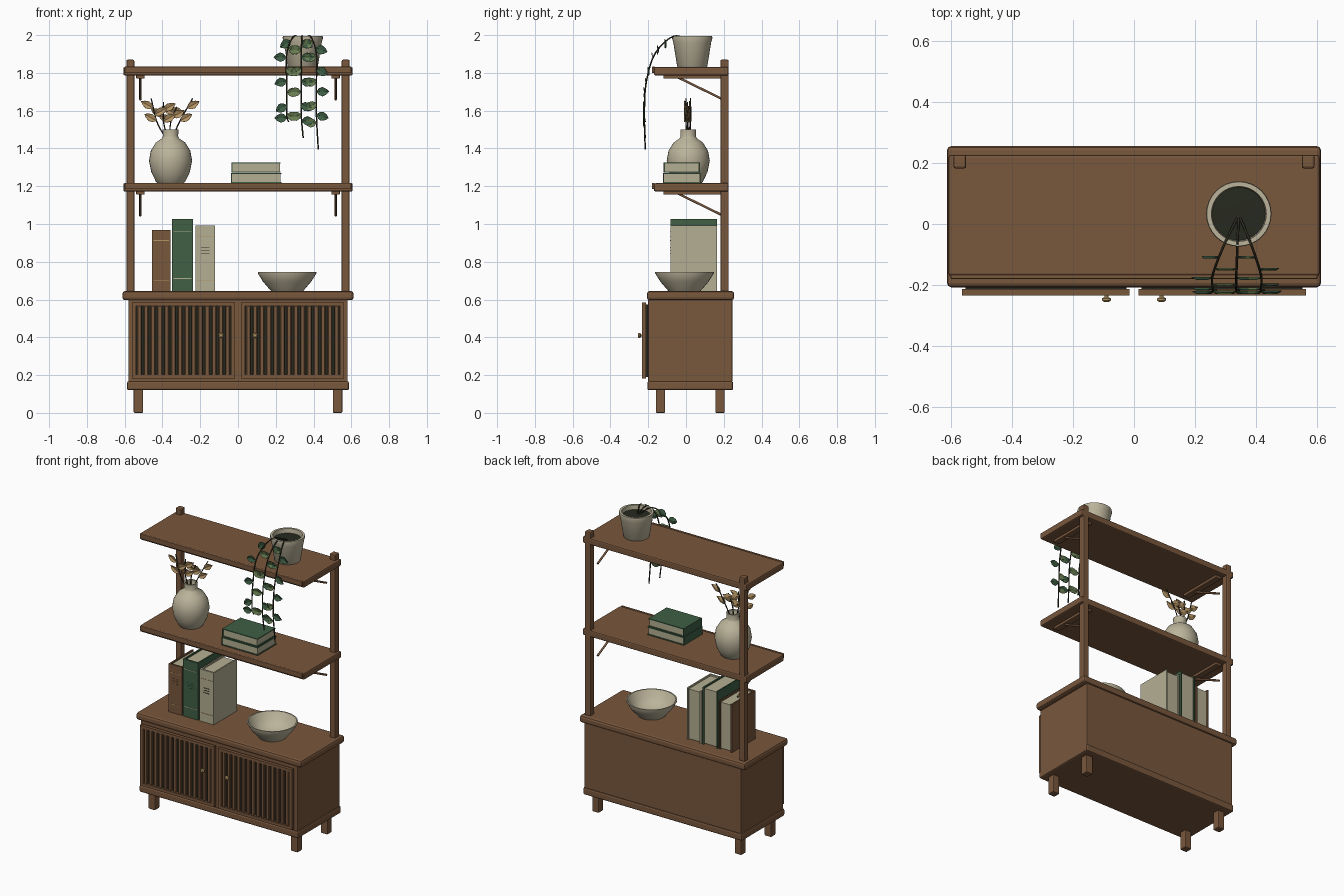
import bpy, bmesh, math
from mathutils import Vector

if "Cube" in bpy.data.objects:
    bpy.data.objects.remove(bpy.data.objects["Cube"], do_unlink=True)


def material(name, r, g, b):
    m = bpy.data.materials.new(name)
    m.use_nodes = True
    m.diffuse_color = (r, g, b, 1)
    m.node_tree.nodes["Principled BSDF"].inputs["Base Color"].default_value = (r, g, b, 1)
    return m


WOOD = material("walnut wood", 0.19, 0.095, 0.046)
CERAMIC = material("stone ceramic", 0.50, 0.455, 0.325)
PAPER = material("cream paper", 0.46, 0.43, 0.29)
GREEN = material("deep green", 0.05, 0.115, 0.06)
LEAF = material("light leaf green", 0.14, 0.21, 0.085)
TAN = material("dried tan", 0.47, 0.30, 0.13)
BRASS = material("brass", 0.46, 0.31, 0.13)
DARK = material("dark soil", 0.02, 0.023, 0.014)
STEM = material("dark stem", 0.03, 0.028, 0.016)


def add(name, bm, mats, smooth=0):
    bmesh.ops.recalc_face_normals(bm, faces=bm.faces)
    me = bpy.data.meshes.new(name)
    bm.to_mesh(me)
    bm.free()
    for m in mats:
        me.materials.append(m)
    if smooth:
        me.shade_smooth()
        me.set_sharp_from_angle(angle=math.radians(smooth))
    ob = bpy.data.objects.new(name, me)
    bpy.context.collection.objects.link(ob)
    return ob


def put_box(bm, x, y, z, mat=0):
    """Box from (low, high) pairs."""
    vs = bmesh.ops.create_cube(bm, size=1)["verts"]
    for v in vs:
        v.co = [(p[0] + p[1]) / 2 + c * (p[1] - p[0]) for p, c in zip((x, y, z), v.co)]
    for f in {f for v in vs for f in v.link_faces}:
        f.material_index = mat


def box(name, x, y, z, mat=WOOD, bevel=0.0):
    bm = bmesh.new()
    put_box(bm, x, y, z)
    ob = add(name, bm, [mat])
    if bevel:
        b = ob.modifiers.new("Bevel", "BEVEL")
        b.width, b.segments = bevel, 2
    return ob


def lathe(name, profile, center, mat, steps=32):
    bm = bmesh.new()
    vs = [bm.verts.new((r, 0, z)) for r, z in profile]
    es = [bm.edges.new(p) for p in zip(vs, vs[1:])]
    bmesh.ops.spin(bm, geom=vs + es, cent=(0, 0, 0), axis=(0, 0, 1),
                   angle=math.tau, steps=steps)
    bmesh.ops.remove_doubles(bm, verts=bm.verts, dist=0.0005)
    ob = add(name, bm, [mat], 40)
    ob.location = center
    return ob


def smooth_path(pts, n=8):
    """Catmull-Rom points through the controls."""
    p = [Vector(q) for q in pts]
    p = [2 * p[0] - p[1]] + p + [2 * p[-1] - p[-2]]
    out = []
    for a, b, c, d in zip(p, p[1:], p[2:], p[3:]):
        for i in range(n):
            t = i / n
            out.append(0.5 * (2 * b + (c - a) * t + (2 * a - 5 * b + 4 * c - d) * t * t
                              + (3 * b - a - 3 * c + d) * t ** 3))
    return out + [p[-2]]


def tube(name, pts, radius, mat):
    cu = bpy.data.curves.new(name, "CURVE")
    cu.dimensions = "3D"
    cu.bevel_depth, cu.bevel_resolution, cu.use_fill_caps = radius, 1, True
    s = cu.splines.new("POLY")
    s.points.add(len(pts) - 1)
    for q, p in zip(s.points, pts):
        q.co = (*p, 1)
    cu.materials.append(mat)
    ob = bpy.data.objects.new(name, cu)
    bpy.context.collection.objects.link(ob)


def put_leaf(bm, base, direction, length, width, mat):
    """Pointed leaf folded along its midrib, facing the front."""
    d = Vector(direction).normalized()
    side = d.cross(Vector((0, 1, 0))).normalized()
    base = Vector(base)
    rib = [bm.verts.new(base + d * length * t) for t in (0, 0.3, 0.65, 1)]
    for s in (1, -1):
        edge = [bm.verts.new(base + d * length * t + side * s * width * w + Vector((0, -0.006, 0)))
                for t, w in ((0.2, 0.36), (0.48, 0.5), (0.78, 0.3))]
        for f in ((rib[0], rib[1], edge[0]), (rib[1], rib[2], edge[1], edge[0]),
                  (rib[2], rib[3], edge[2], edge[1])):
            bm.faces.new(f).material_index = mat


def leaves(name, bm, mats):
    add(name, bm, mats).modifiers.new("Solidify", "SOLIDIFY").thickness = 0.003


# Cabinet
box("cabinet_body", (-0.58, 0.58), (-0.2, 0.245), (0.165, 0.6), bevel=0.004)
box("cabinet_top", (-0.612, 0.612), (-0.207, 0.255), (0.597, 0.645), bevel=0.014)
box("cabinet_base", (-0.588, 0.588), (-0.205, 0.25), (0.12, 0.168), bevel=0.01)
for side, sx in (("right", -1), ("left", 1)):
    for end, y in (("front", -0.135), ("back", 0.18)):
        x = sx * 0.527
        box(f"{end}_{side}_leg", (x - 0.025, x + 0.025), (y - 0.025, y + 0.025), (0, 0.13), bevel=0.006)

    # Slatted door with dark backing and a knob
    x0, x1 = sorted((sx * 0.015, sx * 0.562))
    box(f"{side}_door_backing", (x0 + 0.01, x1 - 0.01), (-0.217, -0.195), (0.19, 0.575), DARK)
    bm = bmesh.new()
    for a in (x0, x1 - 0.022):
        put_box(bm, (a, a + 0.022), (-0.234, -0.212), (0.182, 0.585))
    for z in (0.182, 0.565):
        put_box(bm, (x0 + 0.022, x1 - 0.022), (-0.234, -0.212), (z, z + 0.02))
    add(f"{side}_door_frame", bm, [WOOD])
    bm = bmesh.new()
    count = 14
    pitch = (x1 - x0 - 0.044) / count
    for i in range(count):
        c = x0 + 0.022 + pitch * (i + 0.5)
        put_box(bm, (c - 0.012, c + 0.012), (-0.23, -0.212), (0.2, 0.568))
    slats = add(f"{side}_door_slats", bm, [WOOD])
    slats.modifiers.new("Bevel", "BEVEL").width = 0.004
    knob = lathe(f"{side}_knob", [(0, 0), (0.006, 0), (0.006, 0.008), (0.014, 0.012),
                                  (0.014, 0.019), (0.008, 0.024), (0, 0.024)],
                 (sx * 0.09, -0.231, 0.41), BRASS, 16)
    knob.rotation_euler.x = math.pi / 2

    # Upright post
    px = sx * 0.57
    box(f"{side}_post", (px - 0.021, px + 0.021), (0.182, 0.226), (0.64, 1.87), bevel=0.007)

    # Shelf brackets
    for level, z in (("lower", 1.175), ("upper", 1.79)):
        bx = sx * 0.517
        box(f"{level}_{side}_bracket_rail", (bx - 0.022, bx + 0.022), (-0.12, 0.19), (z - 0.02, z), bevel=0.004)
        tube(f"{level}_{side}_bracket_brace", [(bx, -0.04, z - 0.015), (bx, 0.195, z - 0.13)], 0.007, WOOD)

# Shelves with front lips
for level, z in (("lower", 1.172), ("upper", 1.787)):
    box(f"{level}_shelf", (-0.607, 0.607), (-0.17, 0.226), (z, z + 0.044), bevel=0.008)
    box(f"{level}_shelf_lip", (-0.6, 0.6), (-0.18, -0.165), (z + 0.012, z + 0.046), bevel=0.004)

# Standing books: boards, spine, pages and spine bands
for name, x0, x1, h, cover, band, bands in (
        ("brown", -0.455, -0.358, 0.967, WOOD, BRASS, (0.7, 0.91)),
        ("green", -0.350, -0.238, 1.026, GREEN, PAPER, (0.71, 0.96)),
        ("cream", -0.226, -0.122, 0.992, PAPER, BRASS, (0.7, 0.93))):
    bm = bmesh.new()
    for a in (x0, x1 - 0.009):
        put_box(bm, (a, a + 0.009), (-0.075, 0.165), (0.645, h))
    put_box(bm, (x0, x1), (-0.082, -0.07), (0.645, h))
    put_box(bm, (x0 + 0.009, x1 - 0.009), (-0.07, 0.157), (0.65, h - 0.01), 1)
    for z in bands:
        put_box(bm, (x0 + 0.008, x1 - 0.008), (-0.0835, -0.08), (z, z + 0.004), 2)
    for k in range(3):
        put_box(bm, (x0 + 0.03, x1 - 0.03), (-0.0835, -0.08), (0.84 + k * 0.016, 0.844 + k * 0.016), 3)
    add(f"{name}_standing_book", bm, [cover, PAPER, band, STEM if cover == PAPER else cover])

# Stacked books
for i, name in enumerate(("bottom", "top")):
    z, inset = 1.217 + i * 0.055, 0.004 * i
    xs, ys = (-0.038 + inset, 0.23 - inset), (-0.122 + inset, 0.078 - inset)
    bm = bmesh.new()
    for c in (z, z + 0.048):
        put_box(bm, xs, ys, (c, c + 0.006))
    put_box(bm, (xs[0], xs[0] + 0.006), ys, (z, z + 0.054))
    put_box(bm, (xs[0] + 0.006, xs[1] - 0.004), (ys[0] + 0.004, ys[1] - 0.004), (z + 0.006, z + 0.048), 1)
    add(f"{name}_stacked_book", bm, [GREEN, PAPER])

# Bowl, vase and plant pot
lathe("bowl", [(0, 0), (0.085, 0), (0.092, 0.008), (0.128, 0.05), (0.155, 0.094), (0.155, 0.1), (0.147, 0.1),
               (0.12, 0.054), (0.08, 0.018), (0, 0.014)], (0.26, -0.008, 0.645), CERAMIC)
lathe("vase", [(0, 0), (0.068, 0), (0.078, 0.01), (0.102, 0.06), (0.114, 0.12), (0.105, 0.172), (0.078, 0.216),
               (0.046, 0.238), (0.04, 0.25), (0.042, 0.286), (0.033, 0.286), (0.032, 0.24), (0, 0.2)],
      (-0.357, 0.012, 1.215), CERAMIC)
lathe("plant_pot", [(0, 0), (0.076, 0), (0.08, 0.005), (0.1, 0.13), (0.107, 0.155), (0.105, 0.166), (0.09, 0.166),
                    (0.086, 0.13), (0, 0.128)], (0.343, 0.033, 1.83), CERAMIC)
lathe("pot_soil", [(0, 0), (0.088, 0), (0.089, 0.012), (0, 0.016)], (0.343, 0.033, 1.955), DARK)

# Dried stems with tan leaves
bm = bmesh.new()
for i, (tx, tz) in enumerate(((-0.46, 1.665), (-0.395, 1.645), (-0.325, 1.62), (-0.24, 1.665))):
    y = 0.0 + 0.008 * i
    pts = smooth_path([(-0.357, 0.012, 1.42), ((tx - 0.39) / 2, y, 1.53), (tx, y, tz)])
    tube(f"dried_stem_{i + 1}", pts, 0.0035, STEM)
    for k, at in enumerate((9, 11, 13)):
        s = 1 if (k + i) % 2 else -1
        put_leaf(bm, pts[at], (s * 0.8, 0, 0.45), 0.075, 0.042, 0)
leaves("dried_leaves", bm, [TAN])

# Trailing vines with two leaf greens
bm = bmesh.new()
for i, (x, zend) in enumerate(((0.258, 1.54), (0.335, 1.455), (0.415, 1.395))):
    near = 0.343 + (x - 0.343) * 0.55
    pts = smooth_path([(0.343, 0.03, 1.965), (near, -0.065, 1.994), (x, -0.165, 1.9),
                       (x, -0.212, 1.74), (x, -0.22, 1.58), (x + 0.01, -0.216, zend)])
    tube(f"vine_{i + 1}", pts, 0.004, STEM)
    for k, at in enumerate((11, 14, 17, 20, 23, 26, 29, 32, 34)):
        s = 1 if (k + i) % 2 else -1
        put_leaf(bm, pts[at], (s * 0.8, 0, -0.5 + 0.25 * (k % 3)), 0.068, 0.05, (k * 2 + i) // 2 % 2)
leaves("vine_leaves", bm, [GREEN, LEAF])
